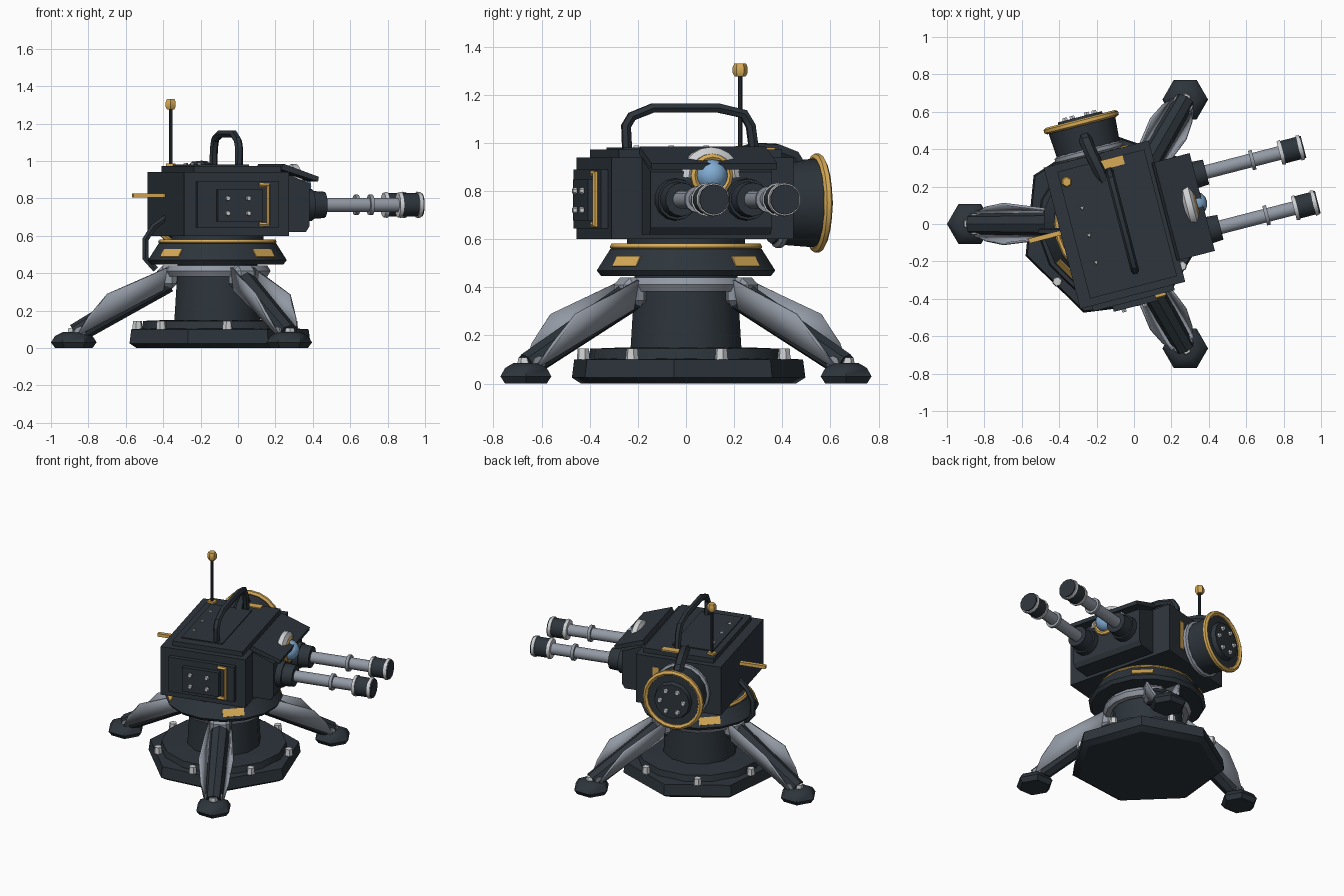
import bpy, bmesh, math
from math import sin, cos, pi, radians
from mathutils import Matrix, Vector

if "Cube" in bpy.data.objects:
    bpy.data.objects.remove(bpy.data.objects["Cube"], do_unlink=True)


def material(name, rgb):
    m = bpy.data.materials.new(name)
    m.use_nodes = True
    m.diffuse_color = (*rgb, 1)
    m.node_tree.nodes["Principled BSDF"].inputs["Base Color"].default_value = (*rgb, 1)
    return m


DARK = material("dark_armour", (.026, .035, .044))
STEEL = material("steel", (.29, .32, .37))
LIGHT = material("pale_metal", (.62, .63, .65))
GOLD = material("gold_trim", (.69, .41, .095))
BLUE = material("blue_lens", (.22, .41, .65))

STAND = Matrix.Translation((-.11, 0, 0))
TURRET = Matrix.Translation((-.09, 0, 0)) @ Matrix.Rotation(radians(14.5), 4, 'Z')
made = []


def finish(name, bm, mat, T):
    bm.transform(T)
    bmesh.ops.recalc_face_normals(bm, faces=bm.faces)
    me = bpy.data.meshes.new(name)
    bm.to_mesh(me)
    bm.free()
    me.materials.append(mat)
    ob = bpy.data.objects.new(name, me)
    bpy.context.collection.objects.link(ob)
    made.append(ob)
    return ob


def box(name, centre, size, mat, T, bevel=0):
    bm = bmesh.new()
    bmesh.ops.create_cube(bm, size=1, matrix=Matrix.Translation(centre) @ Matrix.Diagonal((*size, 1)))
    if bevel:
        bmesh.ops.bevel(bm, geom=bm.edges[:], offset=bevel, segments=1, affect='EDGES')
    return finish(name, bm, mat, T)


def rod(name, a, b, r1, r2, mat, T, sides=12):
    a, b = Vector(a), Vector(b)
    M = Matrix.Translation((a + b) / 2) @ (b - a).to_track_quat('Z', 'Y').to_matrix().to_4x4()
    bm = bmesh.new()
    bmesh.ops.create_cone(bm, cap_ends=True, segments=sides, radius1=r1, radius2=r2,
                          depth=(b - a).length, matrix=M)
    return finish(name, bm, mat, T)


def lathe(name, profile, mat, T, sides=16):
    bm = bmesh.new()
    rings = [[bm.verts.new((r * cos(2 * pi * (i + .5) / sides), r * sin(2 * pi * (i + .5) / sides), z))
              for i in range(sides)] for r, z in profile]
    for lo, hi in zip(rings, rings[1:]):
        for i in range(sides):
            j = (i + 1) % sides
            bm.faces.new((lo[i], lo[j], hi[j], hi[i]))
    bm.faces.new(rings[0])
    bm.faces.new(rings[-1])
    return finish(name, bm, mat, T)


def prism(name, profile, half, mat, T):
    bm = bmesh.new()
    a, b = ([bm.verts.new((x, y, z)) for x, z in profile] for y in (-half, half))
    bm.faces.new(a)
    bm.faces.new(b)
    for i in range(len(a)):
        j = (i + 1) % len(a)
        bm.faces.new((a[i], a[j], b[j], b[i]))
    return finish(name, bm, mat, T)


def tube(name, points, r, mat, T, closed=False):
    cu = bpy.data.curves.new(name, 'CURVE')
    cu.dimensions = '3D'
    cu.bevel_depth, cu.bevel_resolution, cu.use_fill_caps = r, 1, True
    sp = cu.splines.new('POLY')
    sp.points.add(len(points) - 1)
    for p, q in zip(sp.points, points):
        p.co = (*q, 1)
    sp.use_cyclic_u = closed
    tmp = bpy.data.objects.new(name, cu)
    bpy.context.collection.objects.link(tmp)
    me = bpy.data.meshes.new_from_object(tmp.evaluated_get(bpy.context.evaluated_depsgraph_get()))
    bpy.data.objects.remove(tmp, do_unlink=True)
    bm = bmesh.new()
    bm.from_mesh(me)
    bpy.data.meshes.remove(me)
    return finish(name, bm, mat, T)


def circle(centre, r, axis, n=20):
    q = Vector(axis).to_track_quat('Z', 'Y')
    return [Vector(centre) + q @ Vector((r * cos(2 * pi * i / n), r * sin(2 * pi * i / n), 0)) for i in range(n)]


# Plinth, column and swivel collar
PLINTH = STAND @ Matrix.Rotation(radians(20), 4, 'Z')
lathe("plinth", [(.46, 0), (.5, .025), (.49, .1), (.41, .105)], DARK, PLINTH, 7)
lathe("plinth_disc", [(.41, .09), (.4, .145), (.27, .15)], DARK, PLINTH, 14)
lathe("column", [(.24, .12), (.225, .36), (.22, .46)], DARK, STAND, 12)
lathe("collar", [(.3, .452), (.36, .447), (.378, .47), (.32, .56), (.25, .57), (.25, .61)], DARK, STAND)
tube("collar_ring", circle((0, 0, .568), .302, (0, 0, 1), 24), .015, GOLD, STAND, True)
tube("hub_ring", circle((0, 0, .412), .25, (0, 0, 1), 18), .034, STEEL, STAND, True)
for p in circle((0, 0, .1), .43, (0, 0, 1), 7):
    rod("plinth_bolt", p, p + Vector((0, 0, .045)), .028, .024, LIGHT,
        PLINTH @ Matrix.Rotation(pi / 7, 4, 'Z'), 6)
for i in range(4):
    turn = Matrix.Rotation(radians(45 + 90 * i), 4, 'Z')
    tilt = Matrix.Translation((.348, 0, .507)) @ Matrix.Rotation(radians(-33), 4, 'Y')
    box("collar_plate", (0, 0, 0), (.009, .14, .05), GOLD, STAND @ turn @ tilt)

# Three legs: dark channel between two flared side plates
for k in range(3):
    L = STAND @ Matrix.Rotation(radians(60 + 120 * k), 4, 'Z')
    rod("leg_beam", (.27, 0, .36), (.76, 0, .075), .065, .055, DARK, L, 8)
    box("leg_bracket", (.268, 0, .378), (.11, .14, .125), STEEL, L, .03)
    for s in (-1, 1):
        bm = bmesh.new()
        A, B, D, E, F = [bm.verts.new((x, s * y, z)) for x, y, z in (
            (.27, .06, .43), (.59, .1, .29), (.69, .085, .17), (.75, .05, .07), (.29, .055, .31))]
        for tri in ((A, B, F), (B, E, F), (B, D, E)):
            bm.faces.new(tri)
        ob = finish("leg_side_plate", bm, STEEL, L)
        ob.modifiers.new("thickness", 'SOLIDIFY').thickness = .014
    lathe("foot", [(.1, 0), (.122, .03), (.1, .065), (.06, .085)], DARK,
          L @ Matrix.Translation((.768, 0, 0)) @ Matrix.Rotation(pi / 6, 4, 'Z'), 6)
    rod("foot_knuckle", (.735, -.055, .085), (.735, .055, .085), .03, .03, STEEL, L, 8)
    rod("foot_bolt", (.775, 0, .08), (.775, 0, .108), .03, .025, LIGHT, L, 6)

# Turret body, roof plates and front block
T = TURRET
box("turret_body", (-.015, 0, .77), (.58, .78, .34), DARK, T)
box("roof_plate", (0, 0, .955), (.48, .7, .036), DARK, T)
box("roof_panel", (-.06, -.02, .973), (.28, .54, .014), DARK, T)
prism("front_block", [(.27, .62), (.4, .62), (.42, .65), (.42, .88), (.27, .94)], .26, DARK, T)
prism("front_hood", [(.26, .955), (.275, .985), (.47, .915), (.465, .89)], .27, DARK, T)
for v in (-.17, -.02, .13):
    rod("roof_stud", (-.16, v, .975), (-.16, v, .99), .017, .012, LIGHT, T, 3)
box("roof_gold_plate", (.05, .325, .976), (.14, .05, .008), GOLD, T)

# Side access panel
box("side_frame", (-.015, -.4, .767), (.45, .04, .245), DARK, T)
box("side_hatch", (-.01, -.425, .762), (.25, .05, .17), DARK, T)
for u in (-.08, .035):
    for z in (.72, .8):
        rod("hatch_stud", (u, -.445, z), (u, -.466, z), .016, .012, LIGHT, T, 6)
tube("side_gold_bracket", [(.1, -.425, .66), (.15, -.425, .66), (.15, -.425, .872), (.1, -.425, .872)],
     .015, GOLD, T)

# Ammunition drum on the other side
rod("drum", (-.05, .38, .75), (-.05, .575, .75), .17, .185, DARK, T, 16)
tube("drum_rim", circle((-.05, .575, .75), .19, (0, 1, 0), 20), .018, GOLD, T, True)
tube("drum_base_ring", circle((-.05, .41, .75), .17, (0, 1, 0), 20), .02, STEEL, T, True)
rod("drum_cap", (-.05, .57, .75), (-.05, .605, .75), .13, .12, DARK, T, 12)
for p in circle((-.05, .6, .75), .08, (0, 1, 0), 6):
    rod("drum_bolt", p, p + Vector((0, .02, 0)), .018, .014, LIGHT, T, 6)
tube("drum_feed_pipe", [(-.05, .5, .89), (-.05, .47, .94), (-.04, .4, .965), (-.02, .3, .97), (-.01, .24, .95)],
     .035, DARK, T)
box("drum_gold_plate", (.14, .392, .77), (.04, .008, .2), GOLD, T)

# Twin barrels
for v in (-.155, .15):
    def section(name, a, b, r1, r2, mat):
        rod(name, (a, v, .765), (b, v, .765), r1, r2, mat, T, 14)
    section("barrel_socket", .4, .46, .09, .085, DARK)
    section("barrel_sleeve", .46, .53, .075, .07, DARK)
    section("barrel", .5, .96, .038, .038, STEEL)
    section("barrel_band", .775, .795, .055, .055, STEEL)
    section("muzzle_back_ring", .935, .955, .066, .07, LIGHT)
    section("muzzle", .95, 1.068, .063, .063, DARK)
    section("muzzle_front_ring", 1.04, 1.06, .071, .068, LIGHT)

# Sensor eye under a pale brow
bm = bmesh.new()
bmesh.ops.create_uvsphere(bm, u_segments=16, v_segments=10, radius=.066,
                          matrix=Matrix.Translation((.43, 0, .865)))
finish("sensor_lens", bm, BLUE, T)
tube("sensor_gold_ring", circle((.425, 0, .865), .076, (1, 0, 0), 16), .016, GOLD, T, True)
tube("sensor_brow", [(.4, .1 * cos(a), .855 + .1 * sin(a)) for a in (pi * i / 10 for i in range(11))],
     .032, LIGHT, T)

# Carry handle, antenna, rear bar and hose
tube("carry_handle", [(.03, -.26, .96), (.03, -.265, 1.07), (.03, -.24, 1.11), (.03, -.15, 1.145),
                      (.03, .13, 1.145), (.03, .24, 1.12), (.03, .27, 1.07), (.03, .285, .96)], .022, DARK, T)
W = Matrix.Translation((-.36, .225, 0))
box("antenna_base", (0, 0, .977), (.05, .04, .02), GOLD, W)
rod("antenna", (0, 0, .96), (0, 0, 1.29), .009, .009, DARK, W, 8)
lathe("antenna_tip", [(.022, 1.275), (.031, 1.29), (.031, 1.315), (.024, 1.33)], GOLD, W, 6)
box("rear_gold_bar", (-.385, .03, .815), (.19, .026, .022), GOLD, T)
tube("rear_hose", [(-.38, -.04, .7), (-.45, -.04, .65), (-.495, -.04, .58), (-.495, -.04, .48), (-.44, -.04, .42)],
     .019, DARK, Matrix())

# Smooth the round parts, keep edges sharp
bpy.ops.object.select_all(action='DESELECT')
for ob in made:
    ob.select_set(True)
bpy.context.view_layer.objects.active = made[0]
bpy.ops.object.shade_smooth_by_angle(angle=radians(32))
